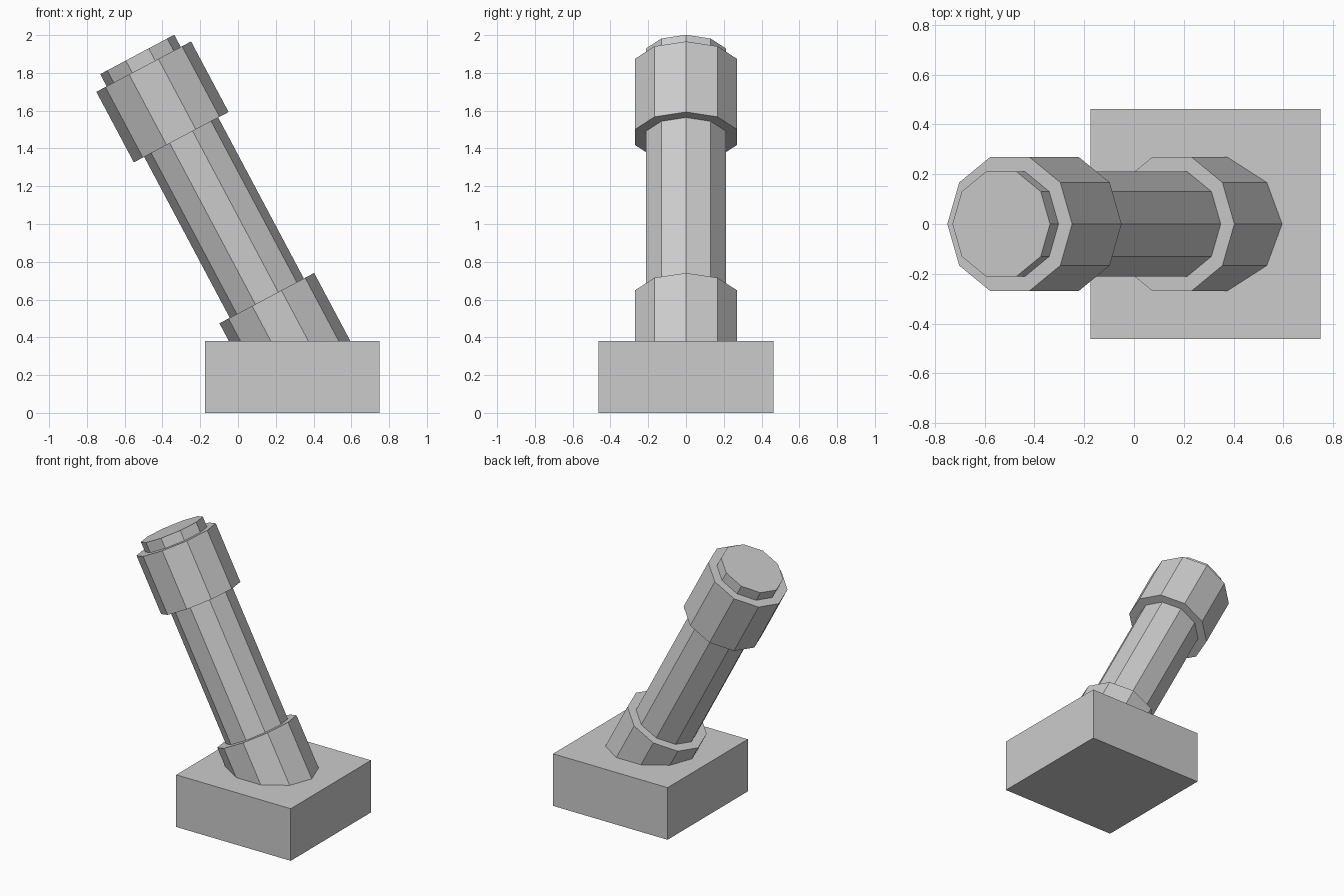
import bpy
import bmesh
from math import radians, sin, cos, tau
from mathutils import Matrix, Vector

cube = bpy.data.objects.get("Cube")
if cube:
    bpy.data.objects.remove(cube, do_unlink=True)

SIDES = 10
TILT = radians(28)
AXIS = Vector((-sin(TILT), 0, cos(TILT)))
START = Vector((0.351, 0, 0.234))  # centre of the lower collar's buried end

grey = bpy.data.materials.new("plain grey")
grey.use_nodes = True
grey.diffuse_color = (0.6, 0.6, 0.6, 1)
grey.node_tree.nodes["Principled BSDF"].inputs["Base Color"].default_value = (0.6, 0.6, 0.6, 1)


def add_object(name, bm):
    bmesh.ops.recalc_face_normals(bm, faces=bm.faces)
    mesh = bpy.data.meshes.new(name)
    bm.to_mesh(mesh)
    bm.free()
    mesh.materials.append(grey)
    obj = bpy.data.objects.new(name, mesh)
    bpy.context.collection.objects.link(obj)
    return obj


def tilted_prism(name, radius, low, high):
    """Ten-sided prism along the leaning axis, a corner edge facing +x."""
    bm = bmesh.new()
    ring = [bm.verts.new((radius * cos(tau * i / SIDES), radius * sin(tau * i / SIDES), 0))
            for i in range(SIDES)]
    face = bm.faces.new(ring)
    extruded = bmesh.ops.extrude_face_region(bm, geom=[face], use_keep_orig=True)
    top = [v for v in extruded["geom"] if isinstance(v, bmesh.types.BMVert)]
    bmesh.ops.translate(bm, verts=top, vec=(0, 0, high - low))
    place = Matrix.Translation(START + AXIS * low) @ Matrix.Rotation(-TILT, 4, 'Y')
    bmesh.ops.transform(bm, matrix=place, verts=bm.verts)
    return add_object(name, bm)


# Square base block, offset from the leaning post
bm = bmesh.new()
bmesh.ops.create_cube(bm, size=1, matrix=Matrix.Translation((0.287, 0, 0.19))
                      @ Matrix.Diagonal((0.924, 0.924, 0.38, 1)))
add_object("base_block", bm)

# Leaning post with a collar near each end
tilted_prism("post", 0.222, -0.07, 1.884)
tilted_prism("lower_collar", 0.284, 0, 0.423)
tilted_prism("upper_collar", 0.284, 1.388, 1.811)
